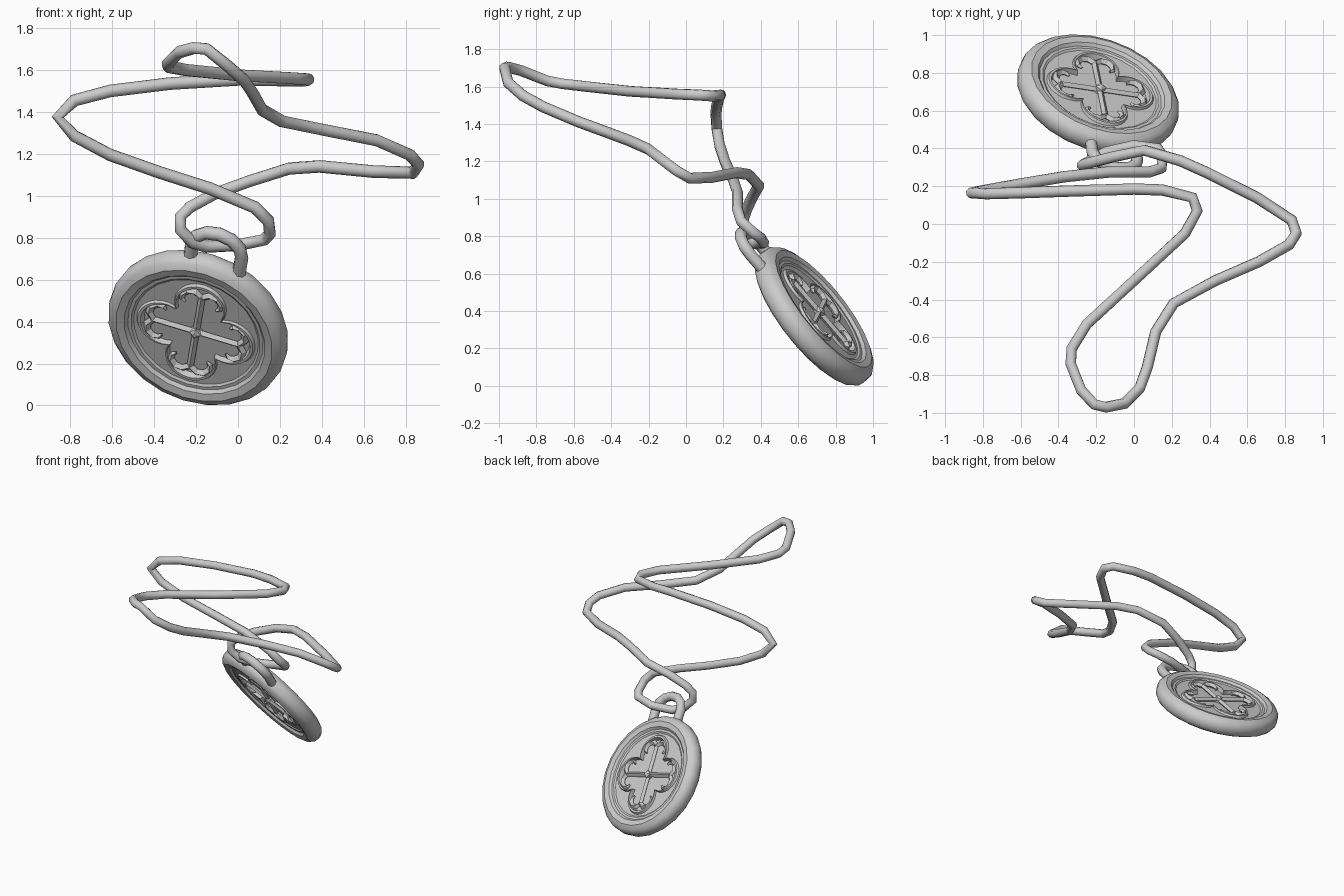
import bpy, bmesh
from math import sin, cos, pi, sqrt
from mathutils import Vector, Matrix

if "Cube" in bpy.data.objects:
    bpy.data.objects.remove(bpy.data.objects["Cube"])

# Tilted frame of the medallion: right, up and face normal
normal = Vector((-.29, -.75, -.595)).normalized()
up = Vector((.13, -.645, .75))
up = (up - normal * up.dot(normal)).normalized()
right = up.cross(normal)
FRAME = Matrix.Translation((-.19, .686, .372)) @ Matrix((right, up, normal)).transposed().to_4x4()


def smooth(ob, angle):
    bpy.ops.object.select_all(action='DESELECT')
    ob.select_set(True)
    bpy.context.view_layer.objects.active = ob
    bpy.ops.object.shade_smooth_by_angle(angle=angle)


def tubes(name, paths, radius, res, cyclic=False, frame=None, angle=1.0):
    """Each path is a list of (x, y, z, thickness) points."""
    cu = bpy.data.curves.new(name, 'CURVE')
    cu.dimensions = '3D'
    cu.bevel_depth, cu.bevel_resolution, cu.use_fill_caps = radius, res, True
    for path in paths:
        sp = cu.splines.new('POLY')
        sp.points.add(len(path) - 1)
        sp.use_cyclic_u = cyclic
        for p, co in zip(sp.points, path):
            p.co = (*co[:3], 1)
            p.radius = co[3] if len(co) > 3 else 1
    ob = bpy.data.objects.new(name, cu)
    bpy.context.collection.objects.link(ob)
    if frame:
        ob.matrix_world = frame
    bpy.ops.object.select_all(action='DESELECT')
    ob.select_set(True)
    bpy.context.view_layer.objects.active = ob
    bpy.ops.object.convert(target='MESH')
    smooth(bpy.context.view_layer.objects.active, angle)


def rings(name, sides, profile, close=False, angle=.6):
    """Loft rings; every profile entry is (radius function, height). Mirrored to both faces."""
    bm = bmesh.new()
    loops = []
    for fn, h in profile:
        loops.append([bm.verts.new((fn(a) * cos(a), fn(a) * sin(a), h))
                      for a in (2 * pi * i / sides for i in range(sides))])
    for lo, hi in zip(loops, loops[1:]):
        for i in range(sides):
            j = (i + 1) % sides
            bm.faces.new((lo[i], lo[j], hi[j], hi[i]))
    if close:
        bm.faces.new(loops[-1])
    me = bpy.data.meshes.new(name)
    bm.to_mesh(me)
    bm.free()
    ob = bpy.data.objects.new(name, me)
    bpy.context.collection.objects.link(ob)
    ob.matrix_world = FRAME
    mir = ob.modifiers.new('both_faces', 'MIRROR')
    mir.use_axis = (False, False, True)
    smooth(ob, angle)


def circle(r):
    return lambda a: r


def quatrefoil(s):
    def radius(a):
        f = (a + pi / 4) % (pi / 2) - pi / 4
        d, rho = .155, .12
        return s * (d * cos(f) + sqrt(rho * rho - (d * sin(f)) ** 2))
    return radius


# Rounded rim with stepped inner border
rings('medallion_rim', 24, [(circle(r), h) for r, h in (
    (.445, 0), (.44, .03), (.422, .052), (.39, .067), (.352, .06),
    (.338, .044), (.322, .044), (.308, .034), (.295, .034))])

# Four-lobed recess with a raised lip
rings('medallion_recess', 64, [
    (circle(.31), .036), (quatrefoil(1.08), .036), (quatrefoil(1.05), .05),
    (quatrefoil(1.0), .05), (quatrefoil(.96), .02)], close=True)

# Anchor-ended cross on each face
arm = [(0, 0), (0, .225)]
hook = [(0, .215, 1), (.035, .24, 1.1), (.075, .235, 1.2), (.098, .205, 1.1),
        (.095, .175, .8), (.078, .162, .4)]
paths = []
for side in (1, -1):
    z = .034 * side
    for k in range(4):
        rot = Matrix.Rotation(k * pi / 2, 3, 'Z')
        paths.append([(*(rot @ Vector((x, y, z))), 1) for x, y in arm])
        for m in (1, -1):
            paths.append([(*(rot @ Vector((m * x, y, z))), t) for x, y, t in hook])
tubes('relief_cross', paths, .017, 0, frame=FRAME, angle=.4)

# Small pyramid boss at the centre of the cross
rings('centre_boss', 4, [(circle(.036), .02), (circle(.03), .054), (circle(.012), .062)],
      close=True, angle=.1)

# Hanging loop on top of the medallion
bail = [(-.095, .40), (-.10, .50)]
bail += [(.025 + .125 * cos(a), .5 + .1 * sin(a)) for a in (pi * (5 - i) / 6 for i in range(5))]
bail += [(.15, .50), (.15, .39)]
tubes('hanging_loop', [[(x, y, 0) for x, y in bail]], .033, 2, frame=FRAME)

# Cord: one closed strand, threaded through the hanging loop
cord = [(.31, .14, 1.55), (.335, .07, 1.555), (.27, -.05, 1.56), (0, -.3, 1.575),
        (-.25, -.53, 1.60), (-.33, -.66, 1.615), (-.335, -.74, 1.63), (-.28, -.88, 1.685),
        (-.21, -.955, 1.705), (-.15, -.97, 1.70), (-.05, -.95, 1.62), (.03, -.87, 1.55),
        (.07, -.76, 1.49), (.115, -.57, 1.41), (.21, -.42, 1.355), (.43, -.30, 1.31),
        (.66, -.2, 1.265), (.82, -.11, 1.195), (.86, -.05, 1.15), (.835, .02, 1.11),
        (.65, .14, 1.115), (.39, .27, 1.14), (.245, .335, 1.13), (.055, .39, 1.07),
        (-.11, .355, 1.01), (-.23, .325, .945), (-.275, .31, .90), (-.275, .31, .84),
        (-.22, .34, .78), (-.15, .38, .757), (0, .415, .765), (.125, .40, .79),
        (.152, .36, .82), (.145, .295, .88), (.08, .275, .945), (-.135, .275, 1.035),
        (-.37, .25, 1.11), (-.61, .21, 1.195), (-.78, .18, 1.285), (-.86, .165, 1.375),
        (-.78, .16, 1.455), (-.61, .165, 1.50), (-.325, .175, 1.535), (0, .185, 1.555),
        (.15, .18, 1.553)]
tubes('cord', [cord], .03, 2, cyclic=True)
